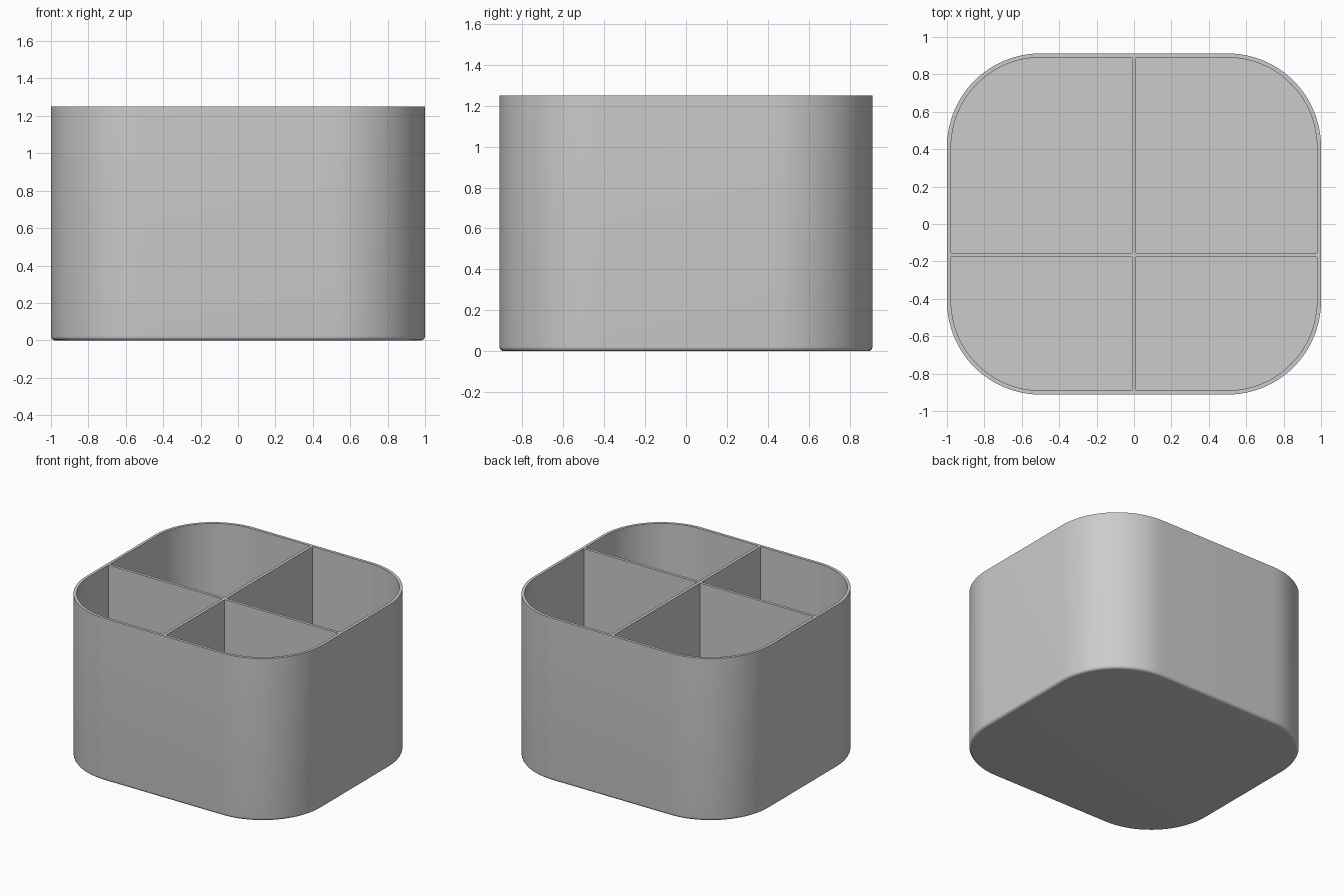
import bpy, bmesh, math

if "Cube" in bpy.data.objects:
    bpy.data.objects.remove(bpy.data.objects["Cube"])

HX, HY, H = 1.0, 0.912, 1.25     # half width, half depth, height
R, T = 0.5, 0.022                # corner radius, wall thickness
DIV_Y = -0.166                   # position of the cross divider
SEG = 24

grey = bpy.data.materials.new("light_grey")
grey.diffuse_color = (0.6, 0.6, 0.6, 1)
grey.use_nodes = True
grey.node_tree.nodes["Principled BSDF"].inputs["Base Color"].default_value = grey.diffuse_color


def ring(bm, inset, z):
    """Rounded rectangle of vertices, inset from the outer outline."""
    r = R - inset
    verts = []
    for q, (sx, sy) in enumerate([(1, 1), (-1, 1), (-1, -1), (1, -1)]):
        for i in range(SEG + 1):
            a = (q + i / SEG) * math.pi / 2
            verts.append(bm.verts.new((sx * (HX - R) + r * math.cos(a),
                                       sy * (HY - R) + r * math.sin(a), z)))
    return verts


def finish(bm, name, smooth):
    bmesh.ops.recalc_face_normals(bm, faces=bm.faces)
    me = bpy.data.meshes.new(name)
    bm.to_mesh(me)
    bm.free()
    me.materials.append(grey)
    ob = bpy.data.objects.new(name, me)
    bpy.context.collection.objects.link(ob)
    if smooth:
        bpy.ops.object.select_all(action='DESELECT')
        ob.select_set(True)
        bpy.context.view_layer.objects.active = ob
        bpy.ops.object.shade_smooth_by_angle(angle=math.radians(35))
    return ob


# Open box: rounded bottom edge, outer wall, rim, inner wall, floor
bm = bmesh.new()
path = []
for i in range(7):
    a = i / 6 * math.pi / 2
    path.append((T * (1 - math.sin(a)), T * (1 - math.cos(a))))
path += [(0, H), (T, H), (T, T)]
rings = [ring(bm, d, z) for d, z in path]
for lo, hi in zip(rings, rings[1:]):
    n = len(lo)
    for i in range(n):
        j = (i + 1) % n
        bm.faces.new((lo[i], lo[j], hi[j], hi[i]))
bm.faces.new(rings[0])
bm.faces.new(rings[-1])
finish(bm, "box_shell", True)

# Cross-shaped divider, flush with the rim
bm = bmesh.new()
h, x, y = T / 2, HX - T, HY - T
yl, yh = DIV_Y - h, DIV_Y + h
cross = [(-h, -y), (h, -y), (h, yl), (x, yl), (x, yh), (h, yh),
         (h, y), (-h, y), (-h, yh), (-x, yh), (-x, yl), (-h, yl)]
base = bm.faces.new([bm.verts.new((px, py, T)) for px, py in cross])
ext = bmesh.ops.extrude_face_region(bm, geom=[base], use_keep_orig=True)
top = [v for v in ext["geom"] if isinstance(v, bmesh.types.BMVert)]
bmesh.ops.translate(bm, verts=top, vec=(0, 0, H - T))
finish(bm, "cross_divider", False)
